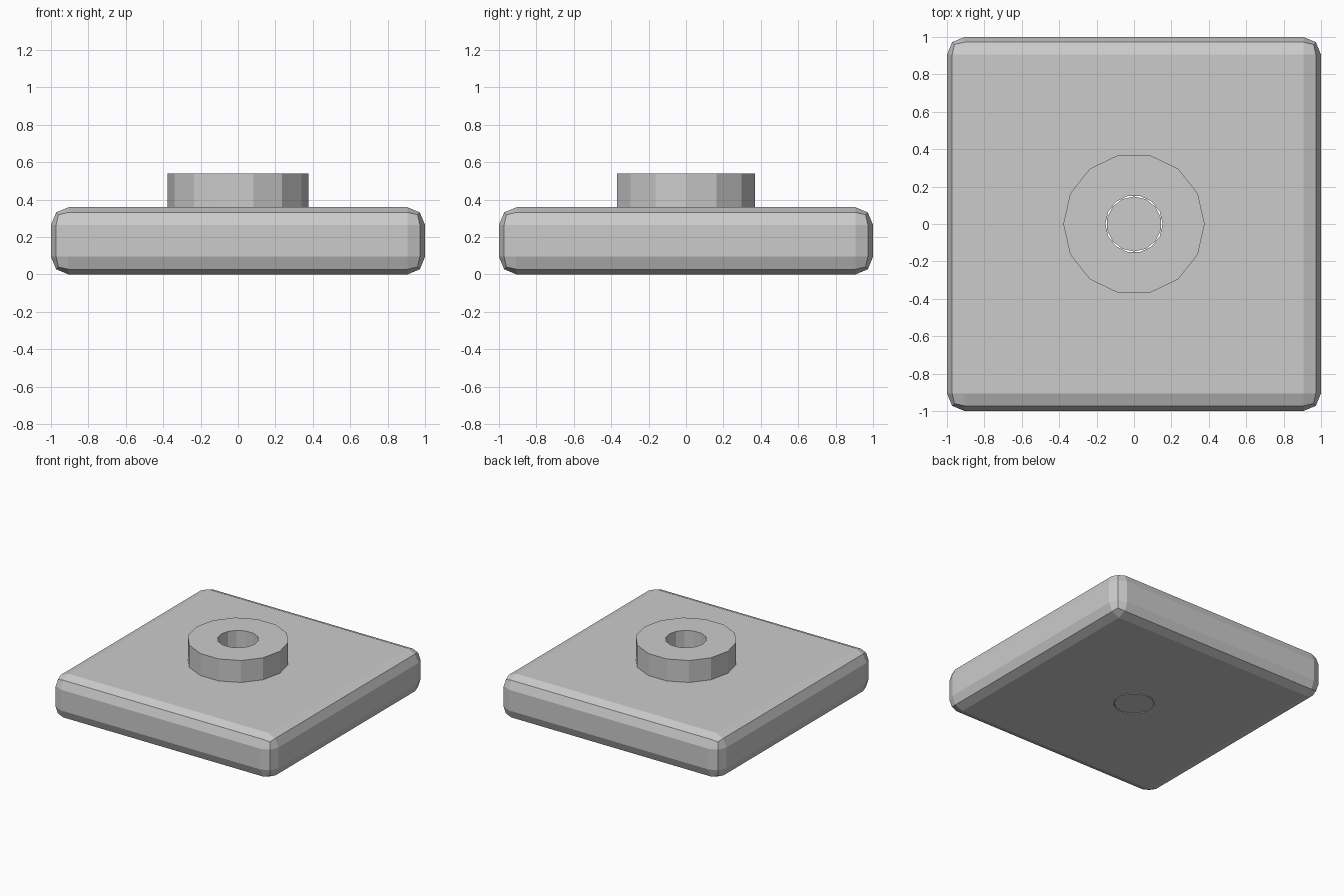
import bpy
import math

if "Cube" in bpy.data.objects:
    bpy.data.objects.remove(bpy.data.objects["Cube"])


def cylinder(name, radius, z0, z1, sides, angle):
    bpy.ops.mesh.primitive_cylinder_add(vertices=sides, radius=radius, depth=z1 - z0,
                                        location=(0, 0, (z0 + z1) / 2), rotation=(0, 0, angle))
    ob = bpy.context.object
    ob.name = name
    return ob


def cut(ob, cutter):
    mod = ob.modifiers.new("hole", 'BOOLEAN')
    mod.operation = 'DIFFERENCE'
    mod.solver = 'EXACT'
    mod.object = cutter


# helper that bores the central hole
cutter = cylinder("hole_cutter", 0.153, -0.2, 0.8, 14, math.pi / 2)
cutter.hide_render = True
cutter.hide_viewport = True

# square base plate with rounded edges
bpy.ops.mesh.primitive_cube_add(size=1, location=(0, 0, 0.18))
plate = bpy.context.object
plate.name = "base_plate"
plate.scale = (2, 2, 0.36)
bpy.ops.object.transform_apply(location=False, rotation=False, scale=True)
bevel = plate.modifiers.new("rounded_edges", 'BEVEL')
bevel.width = 0.095
bevel.segments = 2
cut(plate, cutter)

# raised collar around the hole
collar = cylinder("collar", 0.378, 0.36, 0.54, 14, math.pi / 2)
cut(collar, cutter)

# thin disc closing the hole at the underside
cylinder("hole_floor", 0.147, 0.0, 0.01, 14, math.pi / 2 + math.pi / 14)
